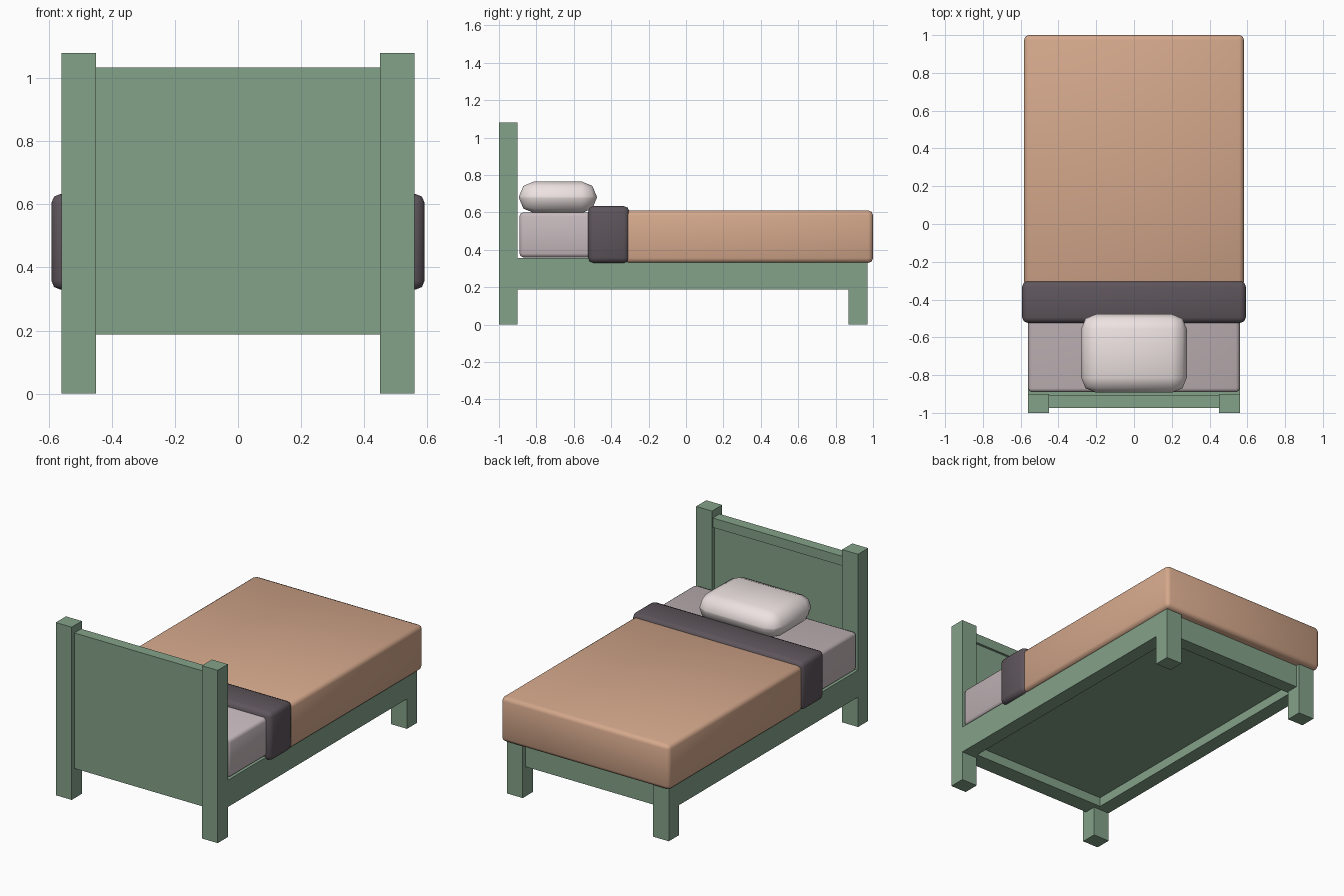
import bpy, bmesh
from mathutils import Vector

if "Cube" in bpy.data.objects:
    bpy.data.objects.remove(bpy.data.objects["Cube"])


def material(name, color):
    m = bpy.data.materials.new(name)
    m.diffuse_color = (*color, 1)
    m.use_nodes = True
    m.node_tree.nodes["Principled BSDF"].inputs["Base Color"].default_value = m.diffuse_color
    return m


GREEN = material("painted_wood", (0.23, 0.36, 0.25))
TAN = material("tan_cloth", (0.66, 0.39, 0.26))
DARK = material("dark_cloth", (0.11, 0.09, 0.105))
SHEET = material("sheet_cloth", (0.56, 0.48, 0.50))
WHITE = material("pillow_cloth", (0.84, 0.76, 0.75))


def box(name, x, y, z, mat, bevel=0, segments=2):
    """Box from (min, max) ranges, optionally rounded and smooth."""
    lo, hi = Vector((x[0], y[0], z[0])), Vector((x[1], y[1], z[1]))
    bm = bmesh.new()
    bmesh.ops.create_cube(bm, size=1)
    for v in bm.verts:
        v.co = (lo + hi) / 2 + v.co * (hi - lo)
    if bevel:
        bmesh.ops.bevel(bm, geom=bm.edges[:], offset=bevel, segments=segments,
                        profile=0.5, affect='EDGES')
        for f in bm.faces:
            f.smooth = True
    me = bpy.data.meshes.new(name)
    bm.to_mesh(me)
    bm.free()
    me.materials.append(mat)
    ob = bpy.data.objects.new(name, me)
    bpy.context.collection.objects.link(ob)
    return ob


# Posts, legs and side rails, left and right
for side, s in (("left", -1), ("right", 1)):
    def span(a, b):
        return sorted((s * a, s * b))
    box(f"{side}_head_post", span(0.45, 0.56), (-1, -0.9), (0, 1.08), GREEN)
    box(f"{side}_foot_leg", span(0.45, 0.56), (0.87, 0.97), (0, 0.355), GREEN)
    box(f"{side}_rail", span(0.47, 0.56), (-0.9, 0.87), (0.187, 0.355), GREEN)

# Headboard with top rail, foot rail and deck
box("headboard_panel", (-0.45, 0.45), (-0.974, -0.922), (0.187, 0.975), GREEN)
box("headboard_top_rail", (-0.45, 0.45), (-0.974, -0.907), (0.975, 1.034), GREEN)
box("head_rail", (-0.47, 0.47), (-0.922, -0.87), (0.187, 0.355), GREEN)
box("foot_rail", (-0.47, 0.47), (0.86, 0.945), (0.187, 0.355), GREEN)
box("deck", (-0.47, 0.47), (-0.87, 0.86), (0.245, 0.355), GREEN)

# Bedding
box("mattress", (-0.56, 0.56), (-0.89, 0.97), (0.36, 0.60), SHEET, 0.02)
box("blanket", (-0.582, 0.582), (-0.33, 1.0), (0.33, 0.61), TAN, 0.025)
box("blanket_fold", (-0.592, 0.592), (-0.523, -0.303), (0.33, 0.633), DARK, 0.028)
box("pillow", (-0.28, 0.28), (-0.893, -0.477), (0.597, 0.765), WHITE, 0.08)
